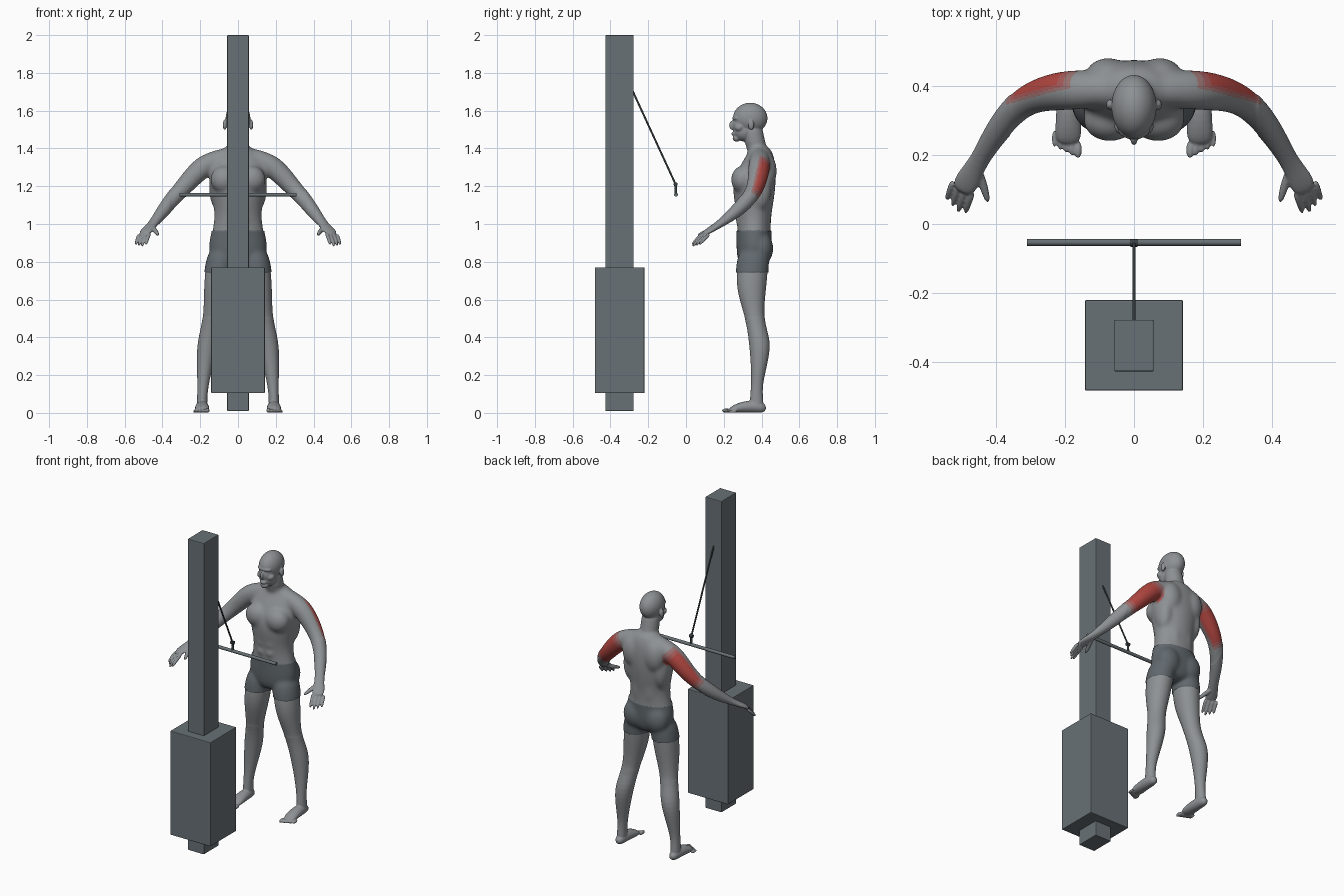
import bpy
import bmesh
from math import cos, sin, pi
from mathutils import Vector, Matrix

default_cube = bpy.data.objects.get("Cube")
if default_cube:
    bpy.data.objects.remove(default_cube, do_unlink=True)


def make_material(name, *colour):
    mat = bpy.data.materials.new(name)
    mat.use_nodes = True
    mat.diffuse_color = (*colour, 1)
    shader = next(node for node in mat.node_tree.nodes if node.type == "BSDF_PRINCIPLED")
    shader.inputs["Base Color"].default_value = (*colour, 1)
    return mat


skin = make_material("grey skin", 0.27, 0.285, 0.295)
cloth = make_material("dark grey cloth", 0.12, 0.14, 0.155)
pale_red = make_material("pale red muscle", 0.32, 0.17, 0.165)
mid_red = make_material("mid red muscle", 0.37, 0.1, 0.1)
full_red = make_material("red muscle", 0.43, 0.06, 0.05)
steel = make_material("painted steel", 0.14, 0.165, 0.18)
dark = make_material("dark cable", 0.04, 0.05, 0.055)
figure_materials = (skin, cloth, pale_red, mid_red, full_red)


def finish(name, bm, *materials):
    bmesh.ops.recalc_face_normals(bm, faces=bm.faces[:])
    mesh = bpy.data.meshes.new(name)
    bm.to_mesh(mesh)
    bm.free()
    for mat in materials:
        mesh.materials.append(mat)
    obj = bpy.data.objects.new(name, mesh)
    bpy.context.collection.objects.link(obj)
    return obj


# Machine
def box(name, half_width, front, back, bottom, top):
    bm = bmesh.new()
    centre = Vector((0, (front + back) / 2, (bottom + top) / 2))
    size = (2 * half_width, back - front, top - bottom, 1)
    place = Matrix.Translation(centre) @ Matrix.Diagonal(size)
    bmesh.ops.create_cube(bm, size=1, matrix=place)
    bevel = finish(name, bm, steel).modifiers.new("edge", "BEVEL")
    bevel.width = 0.004
    bevel.segments = 2


def rod(name, start, end, radius, mat):
    bm = bmesh.new()
    axis = end - start
    turn = axis.to_track_quat("Z", "Y").to_matrix().to_4x4()
    place = Matrix.Translation((start + end) / 2) @ turn
    bmesh.ops.create_cone(bm, cap_ends=True, segments=16, radius1=radius,
                          radius2=radius, depth=axis.length, matrix=place)
    for face in bm.faces:
        face.smooth = len(face.verts) == 4
    finish(name, bm, mat)


box("machine_post", 0.057, front=-0.427, back=-0.277, bottom=0.01, top=2)
box("weight_housing", 0.142, front=-0.482, back=-0.22, bottom=0.105, top=0.77)
anchor = Vector((0, -0.285, 1.71))
pivot = Vector((0, -0.055, 1.21))
bar_middle = Vector((0, -0.053, 1.155))
right = Vector((1, 0, 0))
rod("pull_cable", anchor, pivot, 0.005, dark)
rod("bar_link", pivot, bar_middle, 0.007, dark)
rod("link_pivot", pivot - right * 0.01, pivot + right * 0.01, 0.011, dark)
rod("pull_bar", bar_middle - right * 0.31, bar_middle + right * 0.31, 0.01, steel)


# Figure helpers
body = bmesh.new()
SIDES = 16


def loft(rows, side=1, level=False):
    """Tube through rows of x, y, z, half width and, if not round, half depth."""
    centres = [Vector((side * row[0], row[1], row[2])) for row in rows]
    rings = []
    for i, row in enumerate(rows):
        across, through = Vector((1, 0, 0)), Vector((0, 1, 0))
        if not level:
            along = centres[min(i + 1, len(rows) - 1)] - centres[max(i - 1, 0)]
            across = along.cross(Vector((0, 0, 1))).normalized()
            through = across.cross(along).normalized()
        ring = []
        for k in range(SIDES):
            angle = 2 * pi * k / SIDES
            offset = across * cos(angle) * row[3] + through * sin(angle) * row[-1]
            ring.append(body.verts.new(centres[i] + offset))
        rings.append(ring)
    for lower, upper in zip(rings, rings[1:]):
        for k in range(SIDES):
            following = (k + 1) % SIDES
            body.faces.new((lower[k], lower[following], upper[following], upper[k]))
    body.faces.new(rings[0])
    body.faces.new(rings[-1])


def blob(centre, radii, side=1):
    x, y, z = centre
    place = Matrix.Translation((side * x, y, z)) @ Matrix.Diagonal((*radii, 1))
    bmesh.ops.create_uvsphere(body, u_segments=16, v_segments=10, radius=1, matrix=place)


# Torso and neck
loft([(0, 0.355, 0.77, 0.08, 0.07), (0, 0.36, 0.84, 0.16, 0.09),
      (0, 0.36, 0.92, 0.15, 0.09), (0, 0.36, 1.03, 0.123, 0.09),
      (0, 0.36, 1.12, 0.135, 0.107), (0, 0.36, 1.22, 0.16, 0.12),
      (0, 0.385, 1.33, 0.155, 0.09), (0, 0.395, 1.38, 0.11, 0.065),
      (0, 0.385, 1.42, 0.06, 0.05)], level=True)
loft([(0, 0.39, 1.35, 0.06), (0, 0.36, 1.44, 0.055), (0, 0.35, 1.54, 0.055)], level=True)

# Head
head_parts = {
    "skull": ((0, 0.34, 1.56), (0.068, 0.095, 0.083)),
    "face": ((0, 0.3, 1.52), (0.052, 0.056, 0.06)),
    "jaw": ((0, 0.31, 1.492), (0.052, 0.062, 0.056)),
    "chin": ((0, 0.268, 1.455), (0.026, 0.022, 0.02)),
    "lips": ((0, 0.256, 1.478), (0.022, 0.016, 0.012)),
    "nose": ((0, 0.248, 1.523), (0.011, 0.021, 0.026)),
    "brow": ((0, 0.27, 1.56), (0.048, 0.026, 0.014)),
}
for centre, radii in head_parts.values():
    blob(centre, radii)

# Paired masses, given for the left side
paired_parts = {
    "ear": ((0.07, 0.345, 1.525), (0.011, 0.016, 0.028)),
    "cheek": ((0.032, 0.283, 1.51), (0.026, 0.026, 0.022)),
    "chest": ((0.07, 0.3, 1.235), (0.08, 0.064, 0.075)),
    "shoulder_blade": ((0.075, 0.425, 1.28), (0.07, 0.058, 0.1)),
    "side_back": ((0.105, 0.39, 1.19), (0.05, 0.065, 0.12)),
    "lower_back": ((0.04, 0.415, 1.06), (0.04, 0.038, 0.13)),
    "buttock": ((0.075, 0.4, 0.87), (0.075, 0.06, 0.085)),
}
for row in range(3):
    height = 1.02 + 0.055 * row
    paired_parts[f"abdominal_{row}"] = ((0.03, 0.28, height), (0.027, 0.02, 0.027))

# Limbs, given for the left side
leg = [(0.085, 0.36, 0.88, 0.07, 0.08), (0.1, 0.35, 0.75, 0.078, 0.087),
       (0.112, 0.345, 0.64, 0.071, 0.08), (0.135, 0.363, 0.49, 0.05, 0.046),
       (0.16, 0.393, 0.38, 0.058, 0.061), (0.175, 0.388, 0.26, 0.045),
       (0.185, 0.375, 0.15, 0.03), (0.19, 0.373, 0.08, 0.027, 0.035),
       (0.19, 0.375, 0.01, 0.03, 0.04)]
foot = [(0.19, y, height, width, height) for y, width, height in
        ((0.425, 0.02, 0.02), (0.38, 0.033, 0.035), (0.3, 0.037, 0.032), (0.225, 0.042, 0.014))]
arm = [(0.04, 0.39, 1.365, 0.05), (0.12, 0.39, 1.335, 0.055), (0.19, 0.388, 1.305, 0.062),
       (0.28, 0.375, 1.205, 0.051), (0.34, 0.34, 1.14, 0.044), (0.4, 0.265, 1.065, 0.037),
       (0.45, 0.18, 1, 0.025, 0.02), (0.48, 0.13, 0.97, 0.038, 0.016),
       (0.5, 0.09, 0.945, 0.034, 0.011)]
thumb = [(0.455, 0.165, 0.985, 0.014), (0.435, 0.11, 0.96, 0.013), (0.421, 0.06, 0.94, 0.008)]
inner_knuckle, outer_knuckle = Vector((0.467, 0.095, 0.953)), Vector((0.523, 0.125, 0.945))
finger_reach = Vector((0.02, -0.06, -0.06))

for side in (1, -1):
    for centre, radii in paired_parts.values():
        blob(centre, radii, side)
    loft(leg, side, level=True)
    for limb in (foot, arm, thumb):
        loft(limb, side)
    for i in range(4):
        knuckle = inner_knuckle.lerp(outer_knuckle, i / 3)
        tip = knuckle + finger_reach * (1.2 - 0.13 * abs(i - 1))
        bend = knuckle.lerp(tip, 0.5) + Vector((0, 0, 0.006))
        loft([(*knuckle, 0.01), (*bend, 0.0095), (*tip, 0.008)], side)
    for i in range(5):
        size = 0.012 - 0.001 * i
        blob((0.162 + 0.017 * i, 0.215 + 0.008 * i, size), (size, 0.026, size), side)

# Fuse the masses into one smooth surface
figure = finish("standing_figure", body, skin)
subsurf = figure.modifiers.new("round", "SUBSURF")
subsurf.levels = 2
remesh = figure.modifiers.new("fuse", "REMESH")
remesh.mode = "VOXEL"
remesh.voxel_size = 0.004
relax = figure.modifiers.new("relax", "SMOOTH")
relax.factor = 0.5
relax.iterations = 4
graph = bpy.context.evaluated_depsgraph_get()
fused = bpy.data.meshes.new_from_object(figure.evaluated_get(graph))
figure.modifiers.clear()
figure.data = fused
fused.materials.clear()
for mat in figure_materials:
    fused.materials.append(mat)

# Blend the trunk, upper arms and thighs
bm = bmesh.new()
bm.from_mesh(fused)
bmesh.ops.recalc_face_normals(bm, faces=bm.faces[:])
trunk = [vert for vert in bm.verts if abs(vert.co.x) < 0.36 and 0.5 < vert.co.z < 1.43]
for step in range(60):
    bmesh.ops.smooth_vert(bm, verts=trunk, factor=0.5,
                          use_axis_x=True, use_axis_y=True, use_axis_z=True)

# Shorts, raised from the skin between hem and waist
HEM, WAIST = 0.742, 0.965
for height in (HEM, WAIST):
    bmesh.ops.bisect_plane(bm, geom=bm.verts[:] + bm.edges[:] + bm.faces[:],
                           plane_co=(0, 0, height), plane_no=(0, 0, 1))
bm.normal_update()
raised = [(vert, vert.normal.copy()) for vert in bm.verts
          if HEM + 0.0005 < vert.co.z < WAIST - 0.0005 and abs(vert.co.x) < 0.3]
for vert, normal in raised:
    vert.co += normal * 0.005
for vert in bm.verts:
    vert.co.z = max(vert.co.z, 0)

# Highlighted muscles on the back of the upper arms
shoulder, elbow = Vector((0.17, 0.388, 1.315)), Vector((0.345, 0.345, 1.14))
axis = elbow - shoulder
for face in bm.faces:
    face.smooth = True
    face.material_index = 0
    point = face.calc_center_median()
    point.x = abs(point.x)
    along = (point - shoulder).dot(axis) / axis.length_squared
    offset = point - (shoulder + axis * along)
    if point.x < 0.3 and HEM < point.z < WAIST:
        face.material_index = 1
    elif point.x > 0.14 and offset.length < 0.075:
        strength = min(offset.y / 0.03, (along + 0.1) / 0.3, (1 - along) / 0.25)
        face.material_index = 4 if strength > 0.6 else 3 if strength > 0.3 else 2 if strength > 0 else 0
bm.to_mesh(fused)
bm.free()
